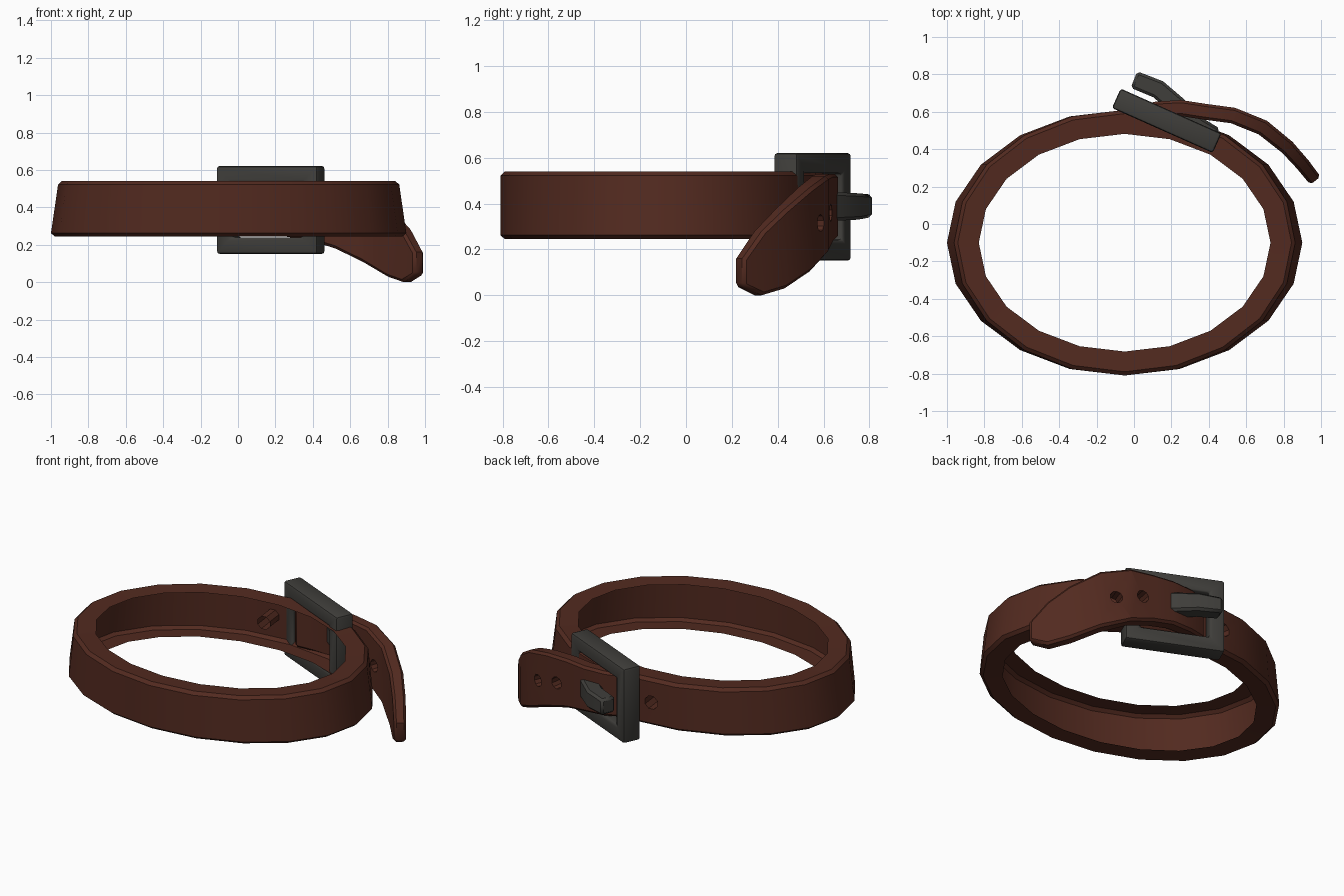
import bpy, bmesh, math
from mathutils import Vector, Matrix

if "Cube" in bpy.data.objects:
    bpy.data.objects.remove(bpy.data.objects["Cube"])


def material(name, rgb):
    m = bpy.data.materials.new(name)
    m.diffuse_color = (*rgb, 1)
    m.use_nodes = True
    m.node_tree.nodes["Principled BSDF"].inputs["Base Color"].default_value = m.diffuse_color
    return m


LEATHER = material("leather", (0.085, 0.023, 0.014))
METAL = material("dark_metal", (0.05, 0.048, 0.043))


def finish(name, bm, mat, bevel=0.0, segments=1):
    """Bevel the hard edges, then make a smooth-by-angle object."""
    bmesh.ops.recalc_face_normals(bm, faces=bm.faces)
    if bevel:
        edges = [e for e in bm.edges if e.calc_face_angle(0) > math.radians(50)]
        bmesh.ops.bevel(bm, geom=edges, offset=bevel, segments=segments,
                        affect='EDGES', profile=0.5, clamp_overlap=True)
    me = bpy.data.meshes.new(name)
    bm.to_mesh(me)
    bm.free()
    ob = bpy.data.objects.new(name, me)
    bpy.context.collection.objects.link(ob)
    me.materials.append(mat)
    smooth(ob)
    return ob


def smooth(ob):
    bpy.ops.object.select_all(action='DESELECT')
    ob.select_set(True)
    bpy.context.view_layer.objects.active = ob
    bpy.ops.object.shade_smooth_by_angle(angle=math.radians(35))


def ribbon(stations):
    """Closed strip through (x, y, z_low, z_high, thickness) stations."""
    bm = bmesh.new()
    rings = []
    for i, (x, y, z0, z1, t) in enumerate(stations):
        a, b = stations[max(i - 1, 0)], stations[min(i + 1, len(stations) - 1)]
        d = Vector((b[0] - a[0], b[1] - a[1])).normalized()
        nx, ny = -d.y * t / 2, d.x * t / 2
        rings.append([bm.verts.new(p) for p in (
            (x - nx, y - ny, z0), (x + nx, y + ny, z0),
            (x + nx, y + ny, z1), (x - nx, y - ny, z1))])
    for r, s in zip(rings, rings[1:]):
        for k in range(4):
            bm.faces.new((r[k], r[(k + 1) % 4], s[(k + 1) % 4], s[k]))
    bm.faces.new(rings[0])
    bm.faces.new(rings[-1])
    return bm


# Band: 20-sided oval shell, open on the inside, with top and bottom lips
SIDES, CX, CY = 20, -0.05, -0.10
profile = [  # x radius, y radius, z
    (0.815, 0.585, 0.25), (0.93, 0.69, 0.245), (0.95, 0.71, 0.262),
    (0.912, 0.71, 0.522), (0.892, 0.69, 0.54), (0.78, 0.582, 0.535)]
bm = bmesh.new()
grid = []
for i in range(SIDES):
    a = 2 * math.pi * i / SIDES
    grid.append([bm.verts.new((CX + rx * math.cos(a), CY + ry * math.sin(a), z))
                 for rx, ry, z in profile])
hole_face = None
for i in range(SIDES):
    p, q = grid[i], grid[(i + 1) % SIDES]
    for j in range(len(profile) - 1):
        f = bm.faces.new((p[j], q[j], q[j + 1], p[j + 1]))
        if i == 5 and j == 2:
            hole_face = f

# Hole in the band, beside the buckle, with a short bore going inward
hole_face.normal_update()
n, c = hole_face.normal.copy(), hole_face.calc_center_median()
side = Vector((0, 0, 1)).cross(n).normalized()
up = n.cross(side)
outer_edges = list(hole_face.edges)
bmesh.ops.delete(bm, geom=[hole_face], context='FACES_ONLY')
ring = [bm.verts.new(c - side * 0.02
                     + side * 0.043 * math.cos(k * math.pi / 4 + math.pi / 8)
                     + up * 0.043 * math.sin(k * math.pi / 4 + math.pi / 8))
        for k in range(8)]
ring_edges = [bm.edges.new((ring[k], ring[(k + 1) % 8])) for k in range(8)]
bmesh.ops.bridge_loops(bm, edges=outer_edges + ring_edges)
inner = [bm.verts.new(v.co - n * 0.11) for v in ring]
for k in range(8):
    m = (k + 1) % 8
    bm.faces.new((ring[k], ring[m], inner[m], inner[k]))
finish("band", bm, LEATHER)

# Loose strap end: leaves the buckle, curls outward and droops to a tip
tail = finish("strap_end", ribbon([
    (0.00, 0.585, 0.26, 0.53, 0.07),
    (0.12, 0.615, 0.25, 0.53, 0.08),
    (0.25, 0.620, 0.245, 0.53, 0.085),
    (0.38, 0.600, 0.225, 0.53, 0.085),
    (0.53, 0.580, 0.18, 0.52, 0.085),
    (0.69, 0.515, 0.105, 0.47, 0.085),
    (0.82, 0.410, 0.03, 0.375, 0.08),
    (0.905, 0.315, 0.0, 0.28, 0.075),
    (0.97, 0.232, 0.04, 0.16, 0.07)]), LEATHER, 0.014)

# Punched holes in the strap end
for x, y, z, ang in ((0.455, 0.59, 0.36, -10), (0.61, 0.55, 0.315, -20)):
    bm = bmesh.new()
    bmesh.ops.create_cone(bm, cap_ends=True, segments=10, radius1=0.038,
                          radius2=0.038, depth=0.3,
                          matrix=Matrix.Translation((x, y, z))
                          @ Matrix.Rotation(math.radians(ang), 4, 'Z')
                          @ Matrix.Rotation(math.pi / 2, 4, 'X'))
    cutter = finish("hole_cutter", bm, LEATHER)
    cutter.hide_render = True
    mod = tail.modifiers.new("hole", 'BOOLEAN')
    mod.operation, mod.solver, mod.object = 'DIFFERENCE', 'EXACT', cutter
    bpy.ops.object.select_all(action='DESELECT')
    bpy.context.view_layer.objects.active = tail
    tail.select_set(True)
    bpy.ops.object.modifier_apply(modifier=mod.name)
    bpy.data.objects.remove(cutter)
smooth(tail)

# Buckle frame: rectangle with a rectangular opening, turned to sit on the band
L, H, T, BAR = 0.295, 0.235, 0.057, 0.088
bm = bmesh.new()
loops = []
for w, h, y in ((L, H, -T), (L, H, T), (L - BAR, H - BAR, T), (L - BAR, H - BAR, -T)):
    loops.append([bm.verts.new((sx * w, y, sz * h))
                  for sx, sz in ((-1, -1), (1, -1), (1, 1), (-1, 1))])
for a, b in zip(loops, loops[1:] + loops[:1]):
    for k in range(4):
        m = (k + 1) % 4
        bm.faces.new((a[k], a[m], b[m], b[k]))
bm.transform(Matrix.Translation((0.175, 0.552, 0.386))
             @ Matrix.Rotation(math.radians(-24), 4, 'Z'))
finish("buckle_frame", bm, METAL, 0.015, 2)

# Buckle prong: hinged on the right bar, resting over the left bar
finish("buckle_prong", ribbon([
    (0.44, 0.475, 0.335, 0.44, 0.08),
    (0.34, 0.530, 0.33, 0.445, 0.09),
    (0.24, 0.625, 0.325, 0.45, 0.10),
    (0.13, 0.720, 0.33, 0.445, 0.10),
    (0.00, 0.772, 0.34, 0.44, 0.095)]), METAL, 0.014)
